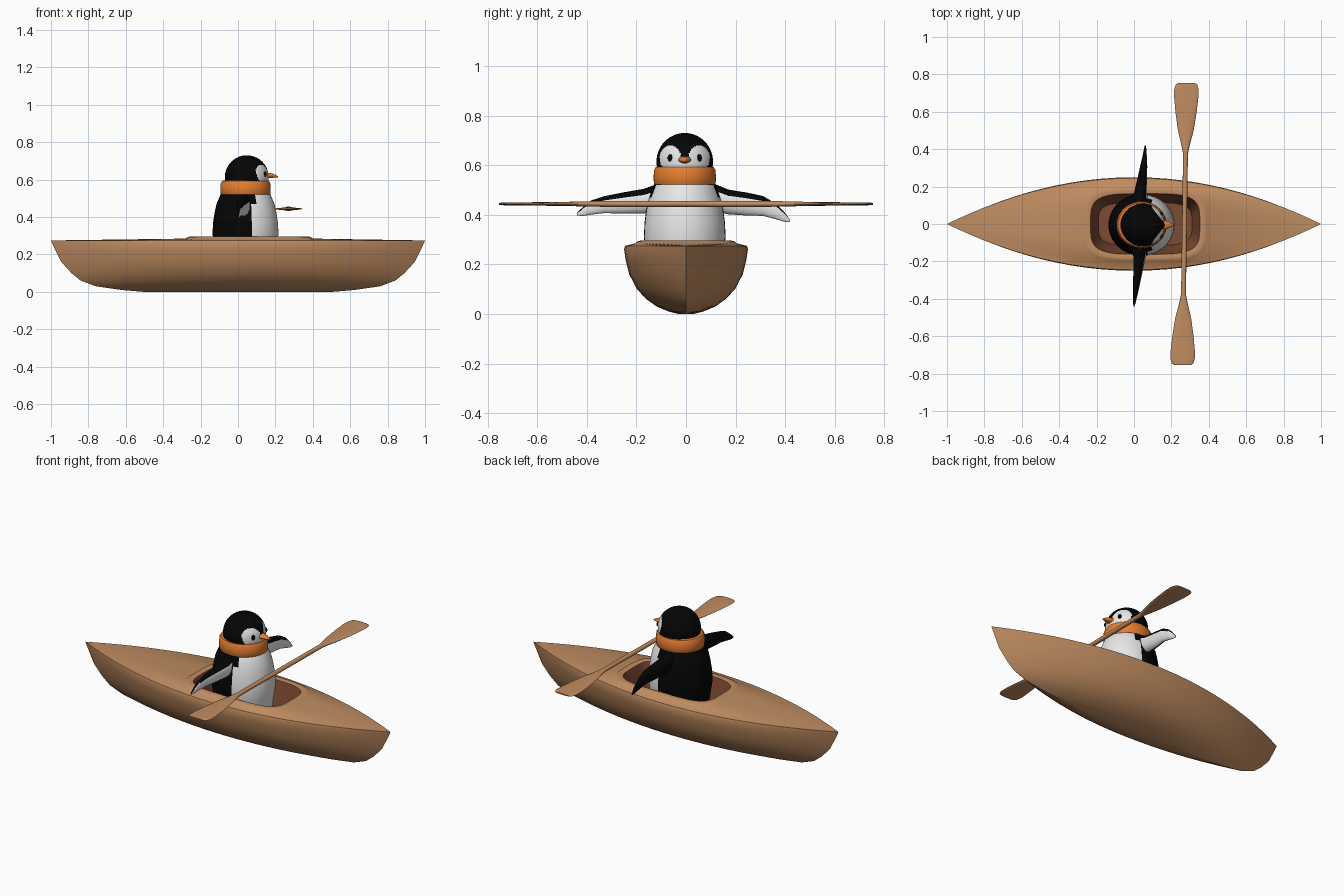
import bpy, bmesh, math
from mathutils import Vector

if "Cube" in bpy.data.objects:
    bpy.data.objects.remove(bpy.data.objects["Cube"])


def mat(name, r, g, b):
    m = bpy.data.materials.new(name)
    m.diffuse_color = (r, g, b, 1)
    m.use_nodes = True
    m.node_tree.nodes["Principled BSDF"].inputs["Base Color"].default_value = m.diffuse_color
    return m


TAN = mat("tan wood", 0.53, 0.265, 0.12)
BROWN = mat("dark brown", 0.21, 0.068, 0.032)
BLACK = mat("black", 0.0015, 0.0015, 0.0015)
WHITE = mat("white", 0.83, 0.83, 0.83)
ORANGE = mat("orange", 0.78, 0.205, 0.03)


def loft(name, rings, mats, rule=None, angle=40):
    """Bridge closed rings of equal length, cap both ends, colour faces by a rule."""
    bm = bmesh.new()
    vs = [[bm.verts.new(p) for p in ring] for ring in rings]
    n = len(vs[0])
    for a, b in zip(vs, vs[1:]):
        for i in range(n):
            j = (i + 1) % n
            bm.faces.new((a[i], a[j], b[j], b[i]))
    bm.faces.new(vs[0])
    bm.faces.new(vs[-1])
    bmesh.ops.remove_doubles(bm, verts=bm.verts, dist=1e-5)
    bmesh.ops.recalc_face_normals(bm, faces=bm.faces)
    bm.normal_update()
    if rule:
        for f in bm.faces:
            f.material_index = int(rule(f.calc_center_median(), f.normal))
    me = bpy.data.meshes.new(name)
    bm.to_mesh(me)
    bm.free()
    for m in mats:
        me.materials.append(m)
    ob = bpy.data.objects.new(name, me)
    bpy.context.collection.objects.link(ob)
    bpy.ops.object.select_all(action='DESELECT')
    ob.select_set(True)
    bpy.context.view_layer.objects.active = ob
    bpy.ops.object.shade_smooth_by_angle(angle=math.radians(angle))
    return ob


def angles(n):
    return [2 * math.pi * i / n for i in range(n)]


def oval(c, u, v, n=24):
    """Ellipse around c spanned by the half axes u and v."""
    c, u, v = Vector(c), Vector(u), Vector(v)
    return [c + u * math.cos(t) + v * math.sin(t) for t in angles(n)]


def turned(cx, cy, profile, sx=1.0, n=64):
    """Rings of a turned shape from (radius, z) pairs."""
    return [oval((cx, cy, z), (r * sx, 0, 0), (0, r, 0), n) for r, z in profile]


def ball(c, rx, ry, rz, n=24, rows=16):
    out = []
    for k in range(rows + 1):
        a = -math.pi / 2 + math.pi * k / rows
        s = max(math.cos(a), 0.002)
        out.append(oval((c[0], c[1], c[2] + rz * math.sin(a)),
                        (rx * s, 0, 0), (0, ry * s, 0), n))
    return out


# Kayak: stacked pointed loops for the hull, then rounded loops for the cockpit
N = 72


def power(v, e):
    return math.copysign(abs(v) ** e, v) if abs(v) > 1e-9 else 0


def hull_ring(z, length, width):
    return [(length * math.cos(t), width * power(math.sin(t), 2), z) for t in angles(N)]


def cockpit_ring(z, a, b, e=0.5):
    return [(0.06 + a * power(math.cos(t), e), b * power(math.sin(t), e), z)
            for t in angles(N)]


hull = [hull_ring(*l) for l in (
    (0, .50, .03), (.01, .62, .07), (.03, .76, .118), (.06, .84, .16), (.10, .89, .198),
    (.16, .945, .229), (.22, .975, .244), (.262, .995, .25), (.275, 1.0, .245))]
cockpit = [cockpit_ring(*l) for l in (
    (.285, .340, .205), (.293, .330, .196), (.297, .312, .180), (.293, .292, .162),
    (.27, .285, .157), (.085, .25, .115))]
loft("kayak", hull + cockpit, [TAN, BROWN],
     lambda c, n: abs(c.x - .06) < .291 and abs(c.y) < .161 and .08 < c.z < .292
     and (n.z > .9 or n.x * (c.x - .06) + n.y * c.y < 0))

# Paddle: one lofted bar with a flat blade at each end, turned slightly
half = [(.30, .013, .012), (.38, .014, .011), (.42, .022, .010), (.50, .042, .008),
        (.60, .057, .007), (.68, .065, .006), (.72, .065, .006), (.745, .058, .005),
        (.755, .045, .004)]
stations = [(-y, w, t) for y, w, t in reversed(half)] + half
loft("paddle", [oval((.27 + .014 * y, y, .444), (w, 0, 0), (0, 0, t), 16)
                for y, w, t in stations], [TAN])

# Body: black back, white front
CX, CY = .04, -.005
loft("body", turned(CX, CY, [(.11, .08), (.14, .10), (.15, .2), (.161, .28), (.165, .31),
                             (.162, .37), (.155, .42), (.145, .47), (.125, .52), (.10, .56)],
                    1.07), [BLACK, WHITE],
     lambda c, n: c.x - CX > .2 * math.hypot(c.x - CX, c.y - CY) + max(0, c.z - .44) * .5)

# Head with white face lobes and a black peak above the beak
HC = (.047, -.005, .614)


def face_rule(c, n):
    y = abs(c.y - HC[1])
    lobe = ((y - .058) / .043) ** 2 + ((c.z - .628) / .052) ** 2 < 1
    return c.x > .07 and (lobe or (y < .092 and c.z < .612))


loft("head", ball(HC, .117, .114, .116, 128, 90), [BLACK, WHITE], face_rule)

# Eyes and beak
for side in (-1, 1):
    loft("eye", ball((.144, HC[1] + side * .058, .629), .009, .011, .015), [BLACK])
loft("beak", [oval((x, HC[1], z), (0, w, 0), (0, 0, h)) for x, z, w, h in (
    (.14, .622, .027, .016), (.165, .622, .025, .014), (.185, .621, .018, .011),
    (.203, .618, .009, .007), (.214, .615, .003, .003))], [ORANGE])

# Scarf: thick soft band around the neck
loft("scarf", turned(.04, -.005, [(.09, .515), (.115, .508), (.124, .52), (.126, .55),
                                  (.124, .58), (.117, .593), (.105, .596), (.09, .585)],
                     1.07), [ORANGE])

# Flippers: flattened lofts, white on the lower front; rows are y, x, z, half height, half depth
flippers = {
    "left_flipper": [(.06, .03, .475, .04, .03), (.12, .03, .468, .055, .038),
                     (.17, .035, .452, .050, .034), (.25, .045, .443, .046, .025),
                     (.31, .052, .436, .040, .019), (.36, .057, .415, .032, .012),
                     (.40, .06, .389, .018, .007), (.42, .06, .375, .005, .003)],
    "right_flipper": [(-.07, .03, .475, .04, .03), (-.12, .03, .468, .055, .038),
                      (-.17, .03, .455, .050, .034), (-.25, .022, .448, .043, .025),
                      (-.33, .012, .441, .034, .018), (-.38, .007, .430, .029, .012),
                      (-.42, .002, .411, .016, .007), (-.44, .0, .403, .005, .003)]}
for name, rows in flippers.items():
    loft(name, [oval((x, y, z), (d, 0, 0), (0, 0, h)) for y, x, z, h, d in rows],
         [BLACK, WHITE], lambda c, n: n.x > .1 and n.z < .3)
